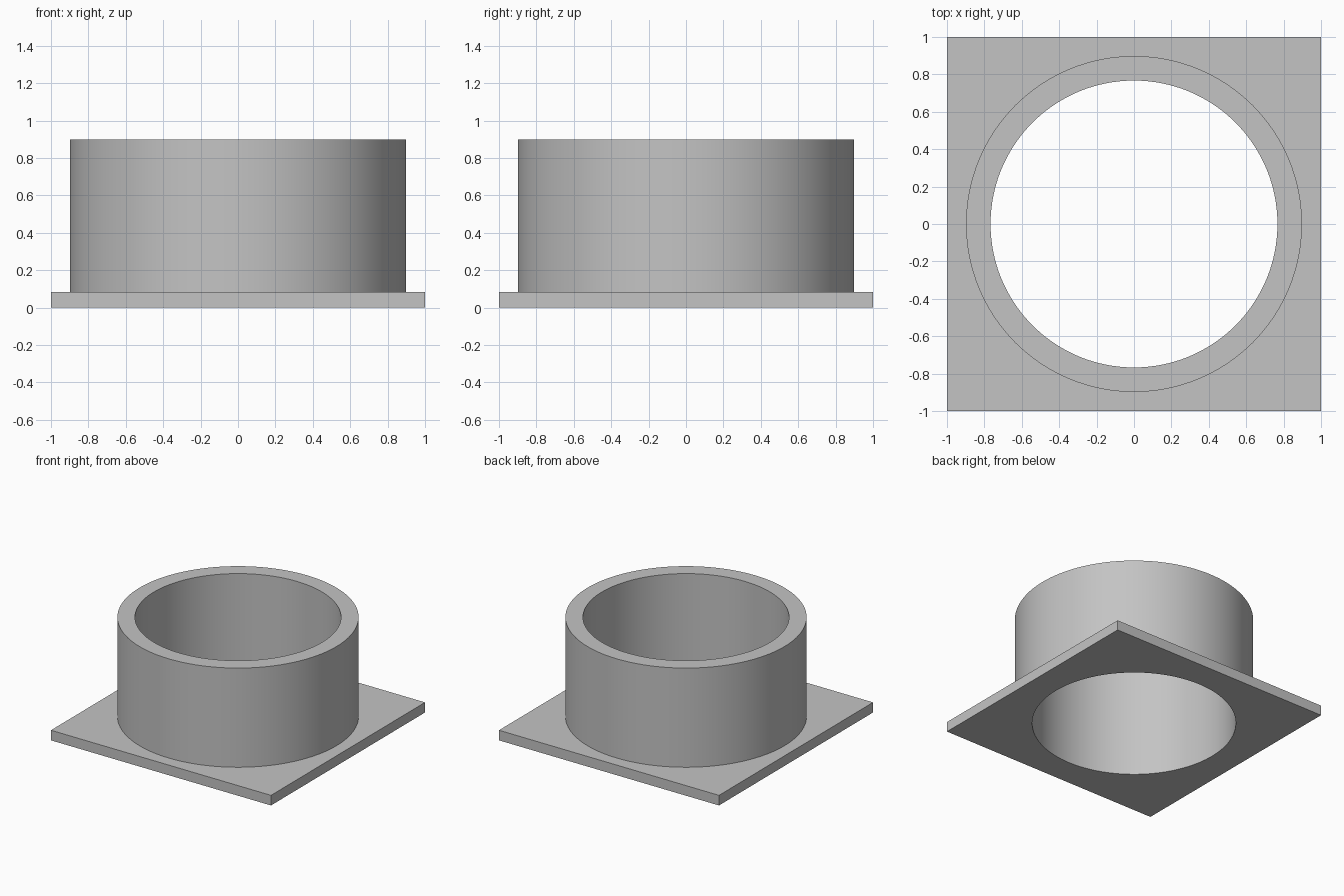
import bpy, bmesh
from math import cos, sin, tau, radians

if "Cube" in bpy.data.objects:
    bpy.data.objects.remove(bpy.data.objects["Cube"], do_unlink=True)

SEGMENTS = 128
HALF, PLATE_TOP, HEIGHT = 1.0, 0.083, 0.898
OUTER, BORE = 0.898, 0.767

grey = bpy.data.materials.new("plain_grey")
grey.use_nodes = True
colour = (0.55, 0.55, 0.55, 1)
grey.diffuse_color = colour
grey.node_tree.nodes["Principled BSDF"].inputs["Base Color"].default_value = colour

bm = bmesh.new()


def loop(points, z):
    """Closed loop of edges at height z."""
    verts = [bm.verts.new((x, y, z)) for x, y in points]
    return [bm.edges.new((v, verts[(i + 1) % len(verts)])) for i, v in enumerate(verts)]


def circle(radius, z):
    angles = [tau * i / SEGMENTS for i in range(SEGMENTS)]
    return loop([(radius * cos(a), radius * sin(a)) for a in angles], z)


def wall(a, b):
    """Strip of quads between two matching loops."""
    for e, f in zip(a, b):
        (p, q), (r, s) = e.verts, f.verts
        bm.faces.new((p, q, s, r))


def plate_face(square, hole):
    bmesh.ops.triangle_fill(bm, edges=square + hole, use_beauty=True)


corners = [(-HALF, -HALF), (HALF, -HALF), (HALF, HALF), (-HALF, HALF)]
square_low, square_high = loop(corners, 0), loop(corners, PLATE_TOP)
bore_low, bore_high = circle(BORE, 0), circle(BORE, HEIGHT)
sleeve_low, sleeve_high = circle(OUTER, PLATE_TOP), circle(OUTER, HEIGHT)

# Square base plate with its round opening
wall(square_low, square_high)
plate_face(square_low, bore_low)
plate_face(square_high, sleeve_low)

# Round sleeve: outside, flat rim and through bore
wall(sleeve_low, sleeve_high)
wall(sleeve_high, bore_high)
wall(bore_high, bore_low)

bmesh.ops.recalc_face_normals(bm, faces=bm.faces[:])
mesh = bpy.data.meshes.new("flanged_sleeve")
bm.to_mesh(mesh)
bm.free()
mesh.materials.append(grey)

sleeve = bpy.data.objects.new("flanged_sleeve", mesh)
bpy.context.collection.objects.link(sleeve)
bpy.ops.object.select_all(action="DESELECT")
sleeve.select_set(True)
bpy.context.view_layer.objects.active = sleeve
bpy.ops.object.shade_smooth_by_angle(angle=radians(30))
